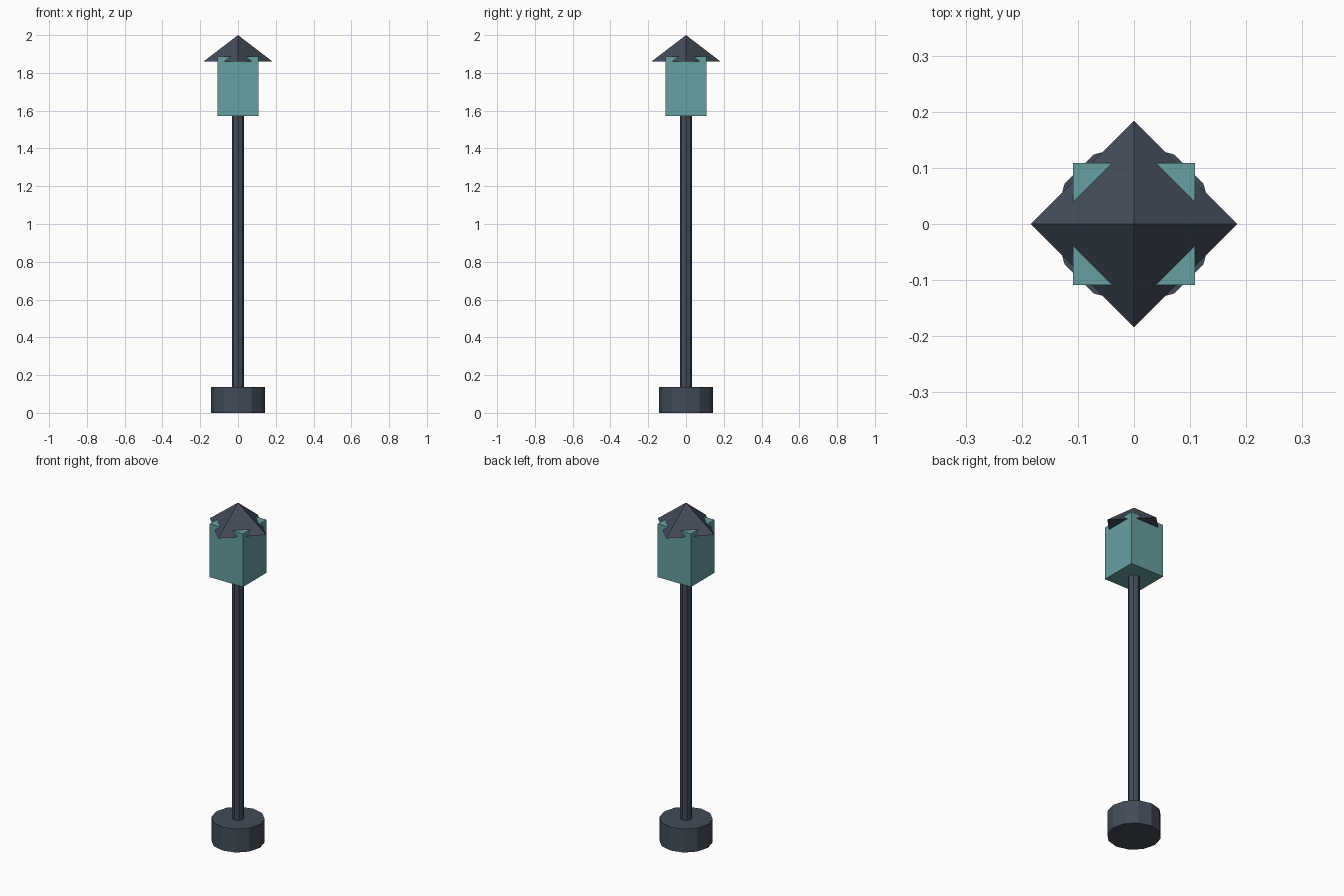
import bpy
import math

cube = bpy.data.objects.get("Cube")
if cube:
    bpy.data.objects.remove(cube, do_unlink=True)


def make_material(name, rgb):
    mat = bpy.data.materials.new(name)
    mat.use_nodes = True
    color = (*rgb, 1.0)
    mat.diffuse_color = color
    mat.node_tree.nodes["Principled BSDF"].inputs["Base Color"].default_value = color
    return mat


def prism(name, sides, bottom_radius, top_radius, z0, z1, mat, turn=0.0):
    """Upright flat-shaded prism or pyramid between two heights."""
    bpy.ops.mesh.primitive_cone_add(
        vertices=sides, radius1=bottom_radius, radius2=top_radius,
        depth=z1 - z0, location=(0, 0, (z0 + z1) / 2), rotation=(0, 0, turn))
    obj = bpy.context.object
    obj.name = name
    obj.data.materials.append(mat)
    return obj


iron = make_material("dark slate iron", (0.054, 0.072, 0.098))
glass = make_material("teal glass", (0.135, 0.345, 0.352))

# Foot and post
prism("base", 12, 0.143, 0.143, 0.0, 0.138, iron)
prism("post", 8, 0.033, 0.033, 0.13, 1.58, iron)

# Square lantern box, sides facing the axes
prism("lantern", 4, 0.109 * math.sqrt(2), 0.109 * math.sqrt(2),
      1.573, 1.887, glass, math.pi / 4)

# Pyramid roof turned so its corners poke through the lantern sides
prism("roof", 4, 0.184, 0.0, 1.859, 2.0, iron)
